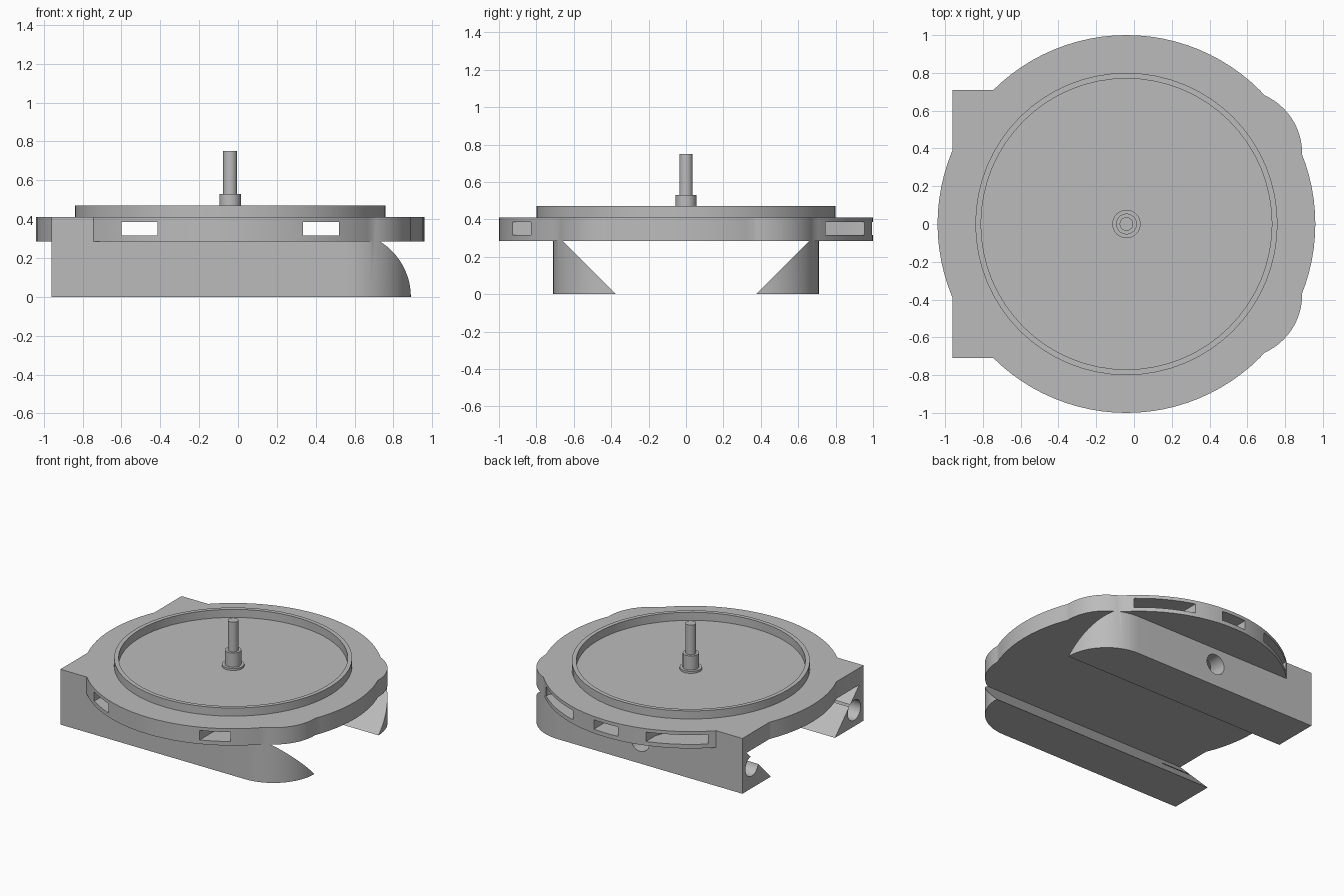
import bpy, bmesh
from math import sin, cos, pi, radians
from mathutils import Matrix, Vector

cube = bpy.data.objects.get("Cube")
if cube:
    bpy.data.objects.remove(cube, do_unlink=True)

grey = bpy.data.materials.new("plain grey")
grey.use_nodes = True
colour = (0.5, 0.5, 0.5, 1)
grey.diffuse_color = colour
grey.node_tree.nodes["Principled BSDF"].inputs["Base Color"].default_value = colour

CX = -0.04                      # centre of the round platform
SLAB, TOP = 0.285, 0.41         # underside and top of the platform
WIN_LOW, WIN_HIGH = 0.315, 0.385


def finish(name, bm):
    bmesh.ops.recalc_face_normals(bm, faces=bm.faces)
    mesh = bpy.data.meshes.new(name)
    bm.to_mesh(mesh)
    bm.free()
    mesh.materials.append(grey)
    ob = bpy.data.objects.new(name, mesh)
    bpy.context.collection.objects.link(ob)
    return ob


def prism(name, points, offset):
    """Extrude a closed outline of 3D points along an offset."""
    bm = bmesh.new()
    face = bm.faces.new([bm.verts.new(p) for p in points])
    made = bmesh.ops.extrude_face_region(bm, geom=[face])["geom"]
    verts = [v for v in made if isinstance(v, bmesh.types.BMVert)]
    bmesh.ops.translate(bm, verts=verts, vec=Vector(offset))
    return finish(name, bm)


def plan(name, outline, low, high):
    return prism(name, [(x, y, low) for x, y in outline], (0, 0, high - low))


def lathe(name, profile, steps=64):
    """Spin a radius/height profile about the platform axis."""
    bm = bmesh.new()
    verts = [bm.verts.new((CX + r, 0, z)) for r, z in profile]
    edges = [bm.edges.new(pair) for pair in zip(verts, verts[1:])]
    bmesh.ops.spin(bm, geom=verts + edges, cent=(CX, 0, 0), axis=(0, 0, 1),
                   angle=2 * pi, steps=steps)
    bmesh.ops.remove_doubles(bm, verts=bm.verts, dist=0.0001)
    return finish(name, bm)


def drill(name, centre, radius, depth, axis):
    bm = bmesh.new()
    turn = Matrix.Rotation(pi / 2, 4, axis)
    bmesh.ops.create_cone(bm, cap_ends=True, segments=32, radius1=radius,
                          radius2=radius, depth=depth,
                          matrix=Matrix.Translation(centre) @ turn)
    return finish(name, bm)


def combine(target, tool, operation):
    """Apply one boolean and discard the tool."""
    mod = target.modifiers.new("cut", "BOOLEAN")
    mod.operation, mod.object, mod.solver = operation, tool, "EXACT"
    bpy.context.view_layer.objects.active = target
    bpy.ops.object.modifier_apply(modifier=mod.name)
    bpy.data.objects.remove(tool, do_unlink=True)


def smooth(ob):
    bpy.ops.object.select_all(action="DESELECT")
    ob.select_set(True)
    bpy.context.view_layer.objects.active = ob
    bpy.ops.object.shade_smooth_by_angle(angle=radians(30))


# Base block with two rounded corners
HALF, R = 0.71, 0.335
arc = [(0.555 + R * cos(a), 0.375 + R * sin(a))
       for a in [i * pi / 32 for i in range(17)]]
outline = ([(-0.96, -HALF)] + [(x, -y) for x, y in reversed(arc)]
           + arc + [(-0.96, HALF)])
body = plan("platform_body", outline, 0, TOP)

# Dovetail channel, wider at its roof
channel = [(-1.1, -0.355, -0.02), (-1.1, 0.355, -0.02),
           (-1.1, 0.66, SLAB), (-1.1, -0.66, SLAB)]
combine(body, prism("channel_cutter", channel, (2.2, 0, 0)), "DIFFERENCE")

# Round platform
circle = [(CX + cos(i * pi / 48), sin(i * pi / 48)) for i in range(96)]
combine(body, plan("disc", circle, SLAB, TOP), "UNION")

# Straight tunnels, flared into wide windows at the back
for side in (-1, 1):
    tunnel = [(0.375, -1.1), (0.56, -1.1), (0.56, 0.55), (0.665, 0.72),
              (0.665, 1.1), (0.30, 1.1), (0.30, 0.84), (0.375, 0.65)]
    tunnel = [(CX + side * x, y) for x, y in tunnel]
    combine(body, plan("tunnel_cutter", tunnel, WIN_LOW, WIN_HIGH), "DIFFERENCE")

# Middle window at the back
window = [(CX - 0.1, 0.8), (CX + 0.1, 0.8), (CX + 0.1, 1.1), (CX - 0.1, 1.1)]
combine(body, plan("window_cutter", window, WIN_LOW, WIN_HIGH), "DIFFERENCE")

# Screw hole through the back rail, and bores in the rail ends
for centre, depth, axis in (((-0.12, 0.65, 0.165), 0.4, "X"),
                            ((-0.96, -0.60, 0.12), 0.5, "Y"),
                            ((-0.96, 0.60, 0.165), 0.3, "Y")):
    combine(body, drill("hole_cutter", centre, 0.075, depth, axis), "DIFFERENCE")
smooth(body)

# Raised rim around the platform
rim = lathe("raised_rim", [(0.77, TOP - 0.01), (0.77, 0.47), (0.80, 0.47),
                           (0.80, TOP - 0.01), (0.77, TOP - 0.01)])
smooth(rim)

# Stepped centre spindle
spindle = lathe("centre_spindle", [
    (0, TOP - 0.01), (0.075, TOP - 0.01), (0.075, 0.425), (0.055, 0.425),
    (0.055, 0.53), (0.036, 0.53), (0.036, 0.75), (0, 0.75)], 32)
smooth(spindle)
